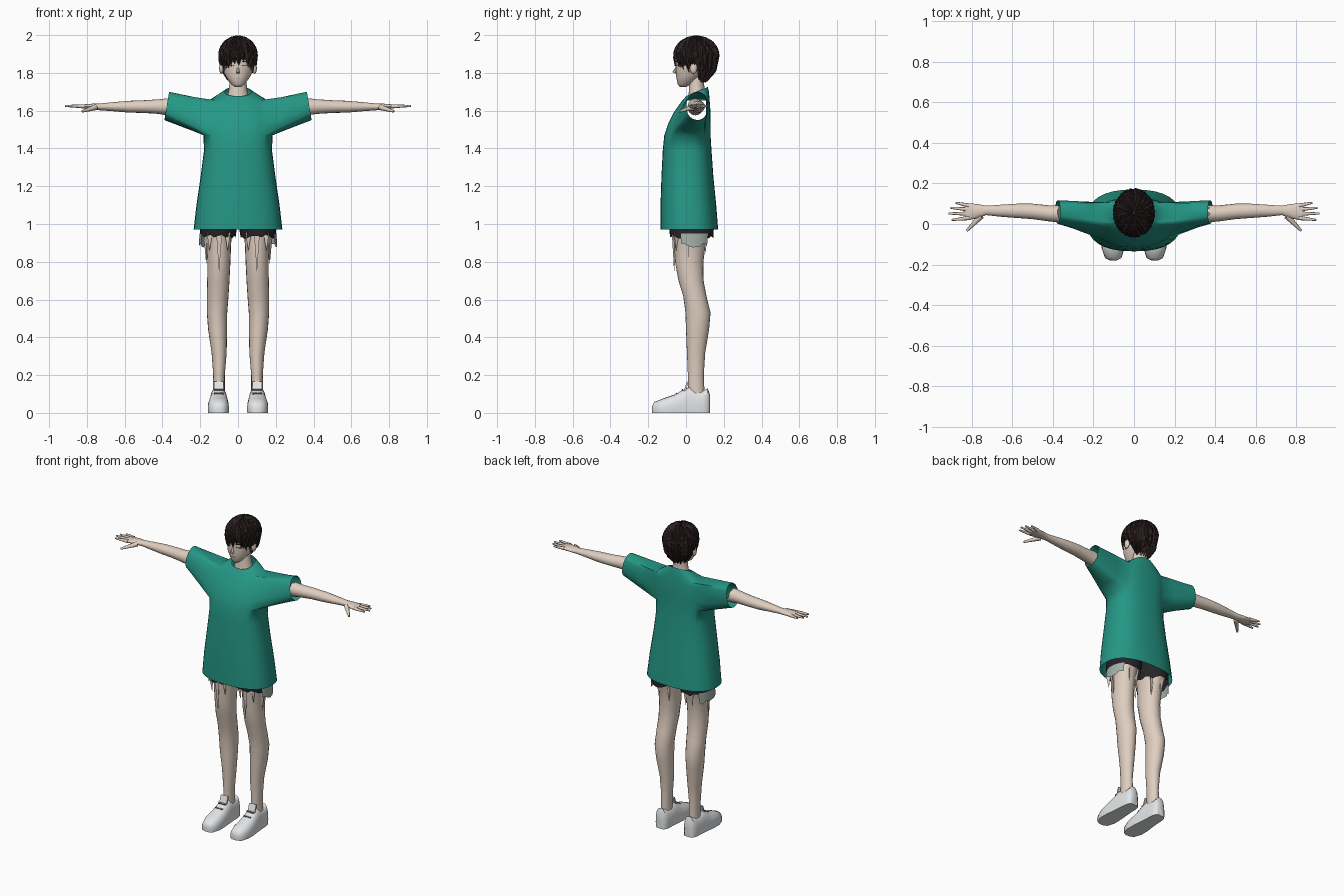
import bpy, bmesh, math, random
from mathutils import Vector, Matrix

random.seed(4)
cube = bpy.data.objects.get("Cube")
if cube:
    bpy.data.objects.remove(cube, do_unlink=True)


def material(name, rgb):
    m = bpy.data.materials.new(name)
    m.use_nodes = True
    m.diffuse_color = (*rgb, 1)
    m.node_tree.nodes["Principled BSDF"].inputs["Base Color"].default_value = (*rgb, 1)
    return m


SKIN = material("skin", (0.74, 0.62, 0.53))
TEAL = material("teal_cloth", (0.018, 0.31, 0.235))
HAIR = material("dark_brown_hair", (0.025, 0.015, 0.015))
BLACK = material("black_cloth", (0.018, 0.018, 0.021))
WHITE = material("white_leather", (0.78, 0.80, 0.82))
LINING = material("grey_lining", (0.36, 0.43, 0.39))
GREY = material("grey_lace", (0.2, 0.2, 0.21))
LIP = material("lip", (0.42, 0.27, 0.23))


def finish(name, bm, mat, side=1, smooth=50):
    for v in bm.verts:
        v.co.x *= side
    bmesh.ops.recalc_face_normals(bm, faces=bm.faces[:])
    mesh = bpy.data.meshes.new(name)
    bm.to_mesh(mesh)
    bm.free()
    mesh.materials.append(mat)
    if smooth:
        mesh.shade_smooth()
        mesh.set_sharp_from_angle(angle=math.radians(smooth))
    obj = bpy.data.objects.new(name, mesh)
    bpy.context.collection.objects.link(obj)
    return obj


def power(value, p):
    return math.copysign(abs(value) ** p, value)


def skin_rows(bm, rows, closed=True):
    """Join neighbouring vertex rows with quads, returned row by row."""
    grid = []
    for lo, hi in zip(rows, rows[1:]):
        n = len(lo)
        grid.append([bm.faces.new((lo[j], lo[(j + 1) % n], hi[(j + 1) % n], hi[j]))
                     for j in range(n if closed else n - 1)])
    return grid


def rings_to_rows(bm, rings, axis="z", n=20, p=1.0, arc=None, jag=0.0):
    """Each ring is (position on axis, a min, a max, b min, b max)."""
    rows = []
    for i, (t, a0, a1, b0, b1) in enumerate(rings):
        row = []
        for j in range(n):
            ang = arc[0] + (arc[1] - arc[0]) * j / (n - 1) if arc else math.tau * j / n
            a = (a0 + a1) / 2 + (a1 - a0) / 2 * power(math.cos(ang), p)
            b = (b0 + b1) / 2 + (b1 - b0) / 2 * power(math.sin(ang), p)
            s = t + (random.uniform(-jag, jag) if i == 0 else 0)
            row.append(bm.verts.new({"x": (s, a, b), "y": (a, s, b), "z": (a, b, s)}[axis]))
        rows.append(row)
    return rows


def loft(name, rings, mat, side=1, caps=True, floor=False, arc=None, **kw):
    bm = bmesh.new()
    rows = rings_to_rows(bm, rings, arc=arc, **kw)
    skin_rows(bm, rows, closed=arc is None)
    if caps:
        bm.faces.new(rows[0])
        bm.faces.new(rows[-1])
    if floor:
        for v in bm.verts:
            v.co.z = max(v.co.z, 0)
    return finish(name, bm, mat, side)


def taper(name, start, end, r0, r1, mat, side=1, n=8):
    start, end = Vector(start), Vector(end)
    d = end - start
    bm = bmesh.new()
    turn = d.to_track_quat("Z", "Y").to_matrix().to_4x4()
    bmesh.ops.create_cone(bm, cap_ends=True, segments=n, radius1=r0, radius2=r1, depth=d.length,
                          matrix=Matrix.Translation((start + end) / 2) @ turn)
    return finish(name, bm, mat, side)


def ball(name, centre, size, mat, side=1):
    bm = bmesh.new()
    bmesh.ops.create_uvsphere(bm, u_segments=12, v_segments=8, radius=1,
                              matrix=Matrix.Translation(centre) @ Matrix.Diagonal((*size, 1)))
    return finish(name, bm, mat, side)


def plate(name, centre, size, mat, side=1, turn=0.0, tilt=0.0):
    bm = bmesh.new()
    bmesh.ops.create_cube(bm, size=1, matrix=Matrix.Translation(centre) @ Matrix.Rotation(turn, 4, "Z")
                          @ Matrix.Rotation(tilt, 4, "X") @ Matrix.Diagonal((*size, 1)))
    return finish(name, bm, mat, side, 0)


# Shirt: hollow torso, then sleeves grown out of the armholes
bm = bmesh.new()
body = [(0.97, 0.235, -0.135, 0.17), (1.10, 0.22, -0.135, 0.16), (1.25, 0.198, -0.13, 0.145),
        (1.39, 0.18, -0.123, 0.135), (1.47, 0.183, -0.115, 0.13), (1.53, 0.19, -0.095, 0.13),
        (1.59, 0.185, -0.065, 0.13), (1.63, 0.172, -0.037, 0.127), (1.655, 0.155, -0.018, 0.125),
        (1.68, 0.11, -0.01, 0.122), (1.70, 0.07, 0.0, 0.115)]
rows = rings_to_rows(bm, [(z, -x, x, y0, y1) for z, x, y0, y1 in body], n=32, p=0.82)
for row, lean in ((rows[-2], 0.25), (rows[-1], 0.42)):
    for v in row:
        v.co.z += (v.co.y - 0.055) * lean
faces = skin_rows(bm, rows)
LO, HI = 4, 8
for middle, side in ((0, 1), (16, -1)):
    cols = [(middle + k) % 32 for k in range(-4, 5)]
    loop = [rows[LO][j] for j in cols] + [rows[r][cols[-1]] for r in range(LO + 1, HI + 1)]
    loop += [rows[HI][j] for j in cols[-2::-1]] + [rows[r][cols[0]] for r in range(HI - 1, LO, -1)]
    bmesh.ops.delete(bm, geom=[faces[r][j] for r in range(LO, HI) for j in cols[:-1]], context="FACES")
    sleeve = [loop]
    for t in (0.33, 0.67, 1):
        ring = []
        for v in loop:
            a = math.atan2((v.co.z - 1.565) / 0.095, (v.co.y - 0.04) / 0.08)
            cuff = Vector((side * (0.377 - 0.0125 * math.sin(a)),
                           0.06 + 0.06 * math.cos(a), 1.625 + 0.075 * math.sin(a)))
            ring.append(bm.verts.new(v.co.lerp(cuff, t)))
        sleeve.append(ring)
    skin_rows(bm, sleeve)
finish("shirt", bm, TEAL, smooth=70)

# Head and neck
loft("head", [(1.725, -0.015, 0.015, -0.032, 0.0), (1.74, -0.036, 0.036, -0.045, 0.03),
              (1.77, -0.058, 0.058, -0.05, 0.07), (1.80, -0.075, 0.075, -0.055, 0.10),
              (1.84, -0.085, 0.085, -0.055, 0.13), (1.88, -0.09, 0.09, -0.057, 0.15),
              (1.93, -0.082, 0.082, -0.043, 0.145), (1.97, -0.05, 0.05, 0.0, 0.11)], SKIN, n=24)
loft("neck", [(1.66, -0.062, 0.062, 0.01, 0.11), (1.70, -0.05, 0.05, 0.015, 0.1),
              (1.75, -0.045, 0.045, 0.017, 0.095), (1.81, -0.045, 0.045, 0.025, 0.12)], SKIN)
taper("nose", (0, -0.045, 1.835), (0, -0.064, 1.80), 0.005, 0.01, SKIN, n=6)
plate("mouth", (0, -0.049, 1.77), (0.022, 0.006, 0.003), LIP)

# Hair: a scalp shell with pointed clumps laid over it
def scalp(az, el, s=1.0):
    return Vector((s * 0.1 * math.cos(el) * math.sin(az),
                   0.055 - s * 0.117 * math.cos(el) * math.cos(az),
                   1.893 + s * math.sin(el) * (0.1 if el > 0 else 0.15)))


def hairline(az):
    f = abs((az + math.pi) % math.tau - math.pi)
    return -0.15 if f < 0.6 else -0.38 if f < 1.75 else -1.05


bm = bmesh.new()
azimuths = [math.tau * j / 32 for j in range(32)]
skin_rows(bm, [[bm.verts.new(scalp(az, 1.57 + (hairline(az) - 1.57) * i / 9, 0.975)) for az in azimuths]
               for i in range(10)])
bmesh.ops.remove_doubles(bm, verts=bm.verts[:], dist=0.0005)
finish("hair_shell", bm, HAIR)

bm = bmesh.new()
for start, stop in ((1.5, 0.5), (1.15, 0.1), (0.7, None), (0.45, None)):
    for i in range(24):
        az = math.tau * (i + random.random()) / 24
        end = (hairline(az) if stop is None else stop) + random.uniform(-0.28, 0.08)
        strips = []
        for t, w in ((0, 0.1), (0.3, 0.2), (0.65, 0.16), (1, 0.01)):
            el = start + (end - start) * t
            strips.append([bm.verts.new(scalp(az + k * w + 0.15 * t, el, 1.055 if k == 0 else 0.99))
                           for k in (-1, 0, 1)])
        skin_rows(bm, strips, closed=False)
finish("hair_clumps", bm, HAIR, smooth=0)

# Parts that come in pairs
for side, word in ((1, "left"), (-1, "right")):
    ball(word + "_ear", (0.088, 0.04, 1.825), (0.012, 0.02, 0.03), SKIN, side)
    plate(word + "_eye_line", (0.036, -0.046, 1.838), (0.03, 0.007, 0.004), HAIR, side, 0.45)
    plate(word + "_brow", (0.036, -0.047, 1.86), (0.034, 0.007, 0.004), HAIR, side, 0.45)

    # Arm, palm and fingers
    loft(word + "_arm", [(0.365, 0.008, 0.092, 1.575, 1.665), (0.42, 0.013, 0.092, 1.583, 1.66),
                         (0.50, 0.024, 0.1, 1.588, 1.655), (0.58, 0.03, 0.1, 1.59, 1.652),
                         (0.66, 0.036, 0.095, 1.597, 1.645), (0.73, 0.044, 0.09, 1.602, 1.638),
                         (0.77, 0.03, 0.098, 1.606, 1.637), (0.81, 0.02, 0.102, 1.61, 1.634),
                         (0.835, 0.024, 0.1, 1.614, 1.632)],
         SKIN, side, axis="x", n=16, jag=0.015)
    for finger, y0, x1, y1 in (("index", 0.03, 0.9, 0.02), ("middle", 0.051, 0.915, 0.052),
                               ("ring", 0.072, 0.905, 0.08), ("little", 0.091, 0.88, 0.105)):
        taper(f"{word}_{finger}_finger", (0.815, y0, 1.623), (x1, y1, 1.625), 0.011, 0.005, SKIN, side)
    taper(word + "_thumb", (0.755, 0.04, 1.618), (0.825, -0.033, 1.596), 0.016, 0.006, SKIN, side)

    # Leg
    loft(word + "_leg", [(0.965, 0.03, 0.182, -0.07, 0.125), (0.9, 0.036, 0.168, -0.062, 0.105),
                         (0.8, 0.04, 0.162, -0.058, 0.092), (0.7, 0.045, 0.163, -0.04, 0.093),
                         (0.62, 0.05, 0.165, -0.015, 0.108), (0.53, 0.057, 0.165, -0.003, 0.13),
                         (0.44, 0.058, 0.158, 0.0, 0.122), (0.32, 0.06, 0.14, 0.005, 0.102),
                         (0.2, 0.07, 0.131, 0.01, 0.094), (0.06, 0.07, 0.133, 0.01, 0.1)], SKIN, side)

    # Shorts leg, lining and torn spikes below the hem
    loft(word + "_shorts_leg", [(0.933, 0.012, 0.2, -0.085, 0.145), (0.99, 0.004, 0.2, -0.09, 0.148),
                                (1.06, 0.0, 0.185, -0.09, 0.13)], BLACK, side, False, n=28, jag=0.012)
    loft(word + "_lining", [(0.885, 0.01, 0.207, -0.085, 0.14), (0.95, 0.01, 0.204, -0.085, 0.145)],
         LINING, side, False, arc=(-0.5, 0.85), n=10, jag=0.012)
    for i, (x, y, z) in enumerate(((0.1, -0.066, 0.75), (0.15, -0.055, 0.86), (0.055, -0.055, 0.86),
                                   (0.168, 0.01, 0.79), (0.12, 0.108, 0.85), (0.06, 0.09, 0.83))):
        taper(f"{word}_torn_spike_{i}", (x, y, 0.955), (x, y * 0.95, z), 0.018, 0.001, SKIN, side, 3)

    # Shoe with flat sole, tongue and laces
    shoe = [(-0.18, 0.085, 0.118, 0.035), (-0.168, 0.062, 0.143, 0.058), (-0.12, 0.047, 0.16, 0.077),
            (-0.06, 0.048, 0.16, 0.097), (-0.015, 0.052, 0.153, 0.122), (0.02, 0.055, 0.15, 0.138),
            (0.05, 0.057, 0.147, 0.12), (0.09, 0.058, 0.145, 0.118), (0.115, 0.066, 0.138, 0.13),
            (0.126, 0.078, 0.126, 0.1)]
    loft(word + "_shoe", [(y, x0, x1, -0.5 * h, h) for y, x0, x1, h in shoe], WHITE, side,
         axis="y", n=20, p=0.8, floor=True)
    plate(word + "_shoe_tongue", (0.102, 0.0, 0.138), (0.05, 0.009, 0.055), WHITE, side, 0, -0.35)
    for i, (y, z) in enumerate(((-0.05, 0.103), (-0.02, 0.122))):
        plate(f"{word}_lace_{i}", (0.102, y, z), (0.05, 0.008, 0.006), GREY, side, 0, 0.5)
